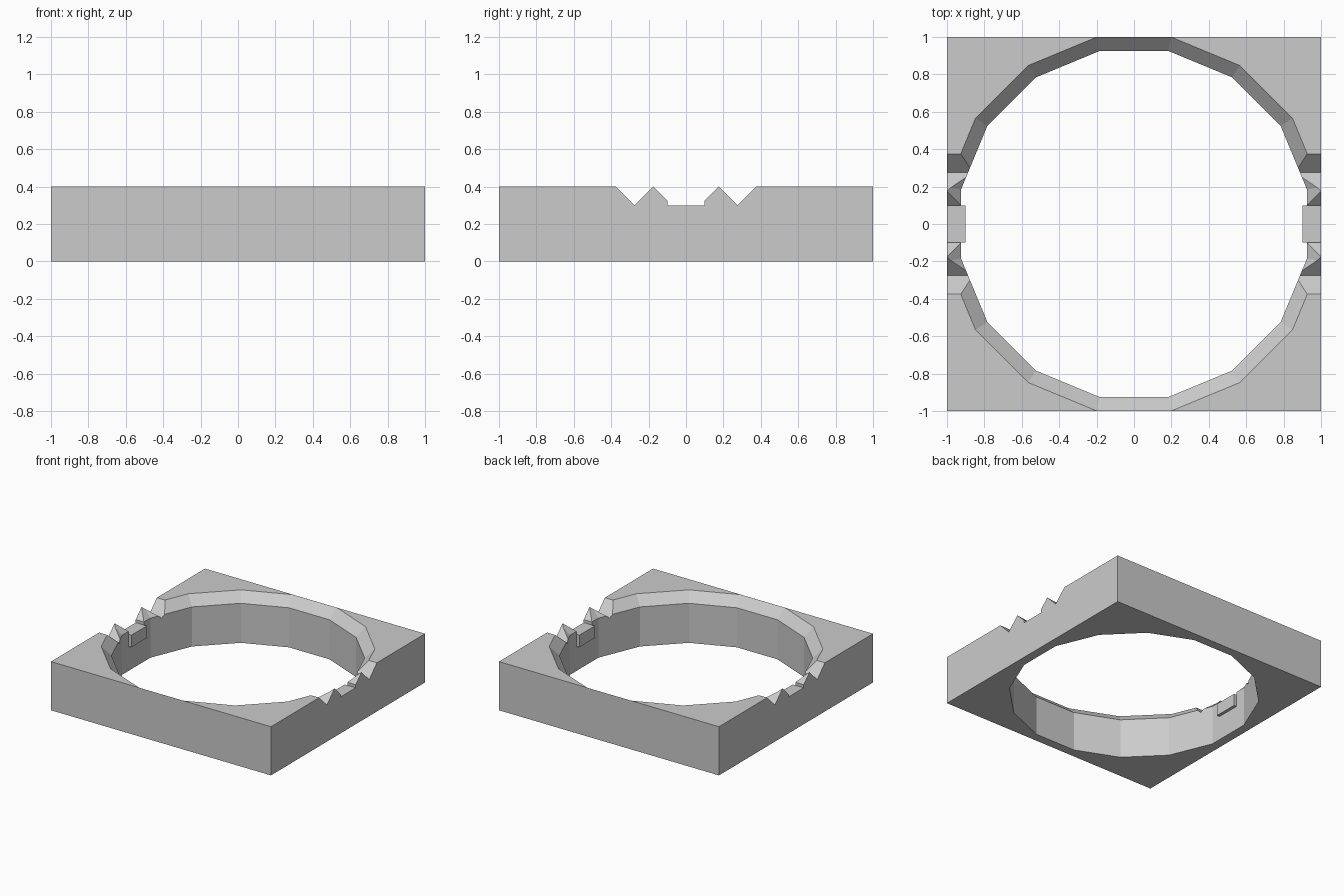
import bpy, bmesh, math

if "Cube" in bpy.data.objects:
    bpy.data.objects.remove(bpy.data.objects["Cube"])

def prism(name, rings):
    """Closed solid lofted through matching rings of points."""
    bm = bmesh.new()
    vr = [[bm.verts.new(p) for p in r] for r in rings]
    n = len(vr[0])
    for a, b in zip(vr, vr[1:]):
        for i in range(n):
            j = (i + 1) % n
            bm.faces.new((a[i], a[j], b[j], b[i]))
    bm.faces.new(vr[0])
    bm.faces.new(vr[-1])
    bmesh.ops.recalc_face_normals(bm, faces=bm.faces)
    me = bpy.data.meshes.new(name)
    bm.to_mesh(me)
    bm.free()
    ob = bpy.data.objects.new(name, me)
    bpy.context.collection.objects.link(ob)
    return ob

def box(name, x0, x1, y0, y1, z0, z1):
    return prism(name, [[(x0, y0, z), (x1, y0, z), (x1, y1, z), (x0, y1, z)] for z in (z0, z1)])

def polygon(apothem, z):
    r = apothem / math.cos(math.pi / 16)
    return [(r * math.cos(a), r * math.sin(a), z)
            for a in (math.pi / 8 * (i + 0.5) for i in range(16))]

def combine(target, tool, operation):
    mod = target.modifiers.new(operation, 'BOOLEAN')
    mod.operation = operation
    mod.solver = 'EXACT'
    mod.object = tool
    bpy.context.view_layer.objects.active = target
    bpy.ops.object.modifier_apply(modifier=mod.name)
    bpy.data.objects.remove(tool)

# Square frame
frame = box("square_frame", -1, 1, -1, 1, 0, 0.4)

# Sixteen-sided opening with a chamfered upper rim
hole = prism("opening_cutter", [polygon(0.925, -0.1), polygon(0.925, 0.325),
                                polygon(0.9995, 0.4), polygon(0.9995, 0.5)])
combine(frame, hole, 'DIFFERENCE')

# Small locating tabs on the inner wall
for s in (-1, 1):
    tab = box("tab", *sorted((s * 0.9, s * 0.96)), -0.1, 0.1, 0.2, 0.315)
    combine(frame, tab, 'UNION')

# V notches and flat slot across both sides
half = [(0.1, 0.3), (0.1, 0.325), (0.175, 0.3995), (0.275, 0.3), (0.395, 0.42)]
profile = half + [(-y, z) for y, z in reversed(half)]
notch = prism("notch_cutter", [[(x, y, z) for y, z in profile] for x in (-1.1, 1.1)])
combine(frame, notch, 'DIFFERENCE')
